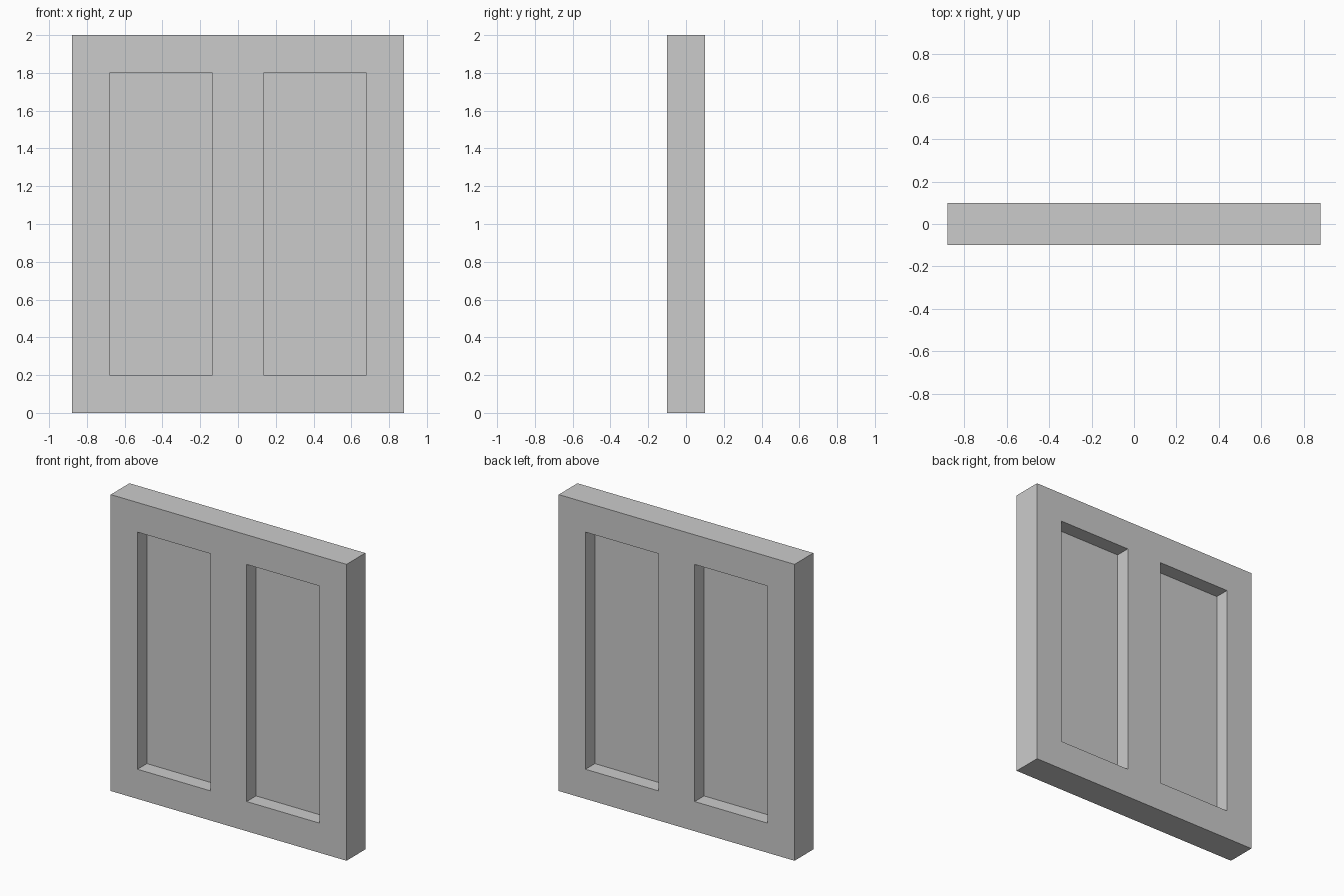
import bpy, bmesh

if "Cube" in bpy.data.objects:
    bpy.data.objects.remove(bpy.data.objects["Cube"])

XS = [-0.88, -0.68, -0.135, 0.135, 0.68, 0.88]   # stiles, openings, mullion
ZS = [0.0, 0.2, 1.8, 2.0]                        # bottom rail, opening, top rail
DEPTH = 0.2
OPENINGS = (1, 3)                                # columns holding a pane


def cell_mesh(name, cells):
    """Flat mesh in the y = 0 plane, facing -y, from the chosen grid cells."""
    bm = bmesh.new()
    for i, j in cells:
        corners = [(XS[i], ZS[j]), (XS[i + 1], ZS[j]),
                   (XS[i + 1], ZS[j + 1]), (XS[i], ZS[j + 1])]
        bm.faces.new([bm.verts.new((x, 0, z)) for x, z in corners])
    bmesh.ops.remove_doubles(bm, verts=bm.verts, dist=1e-5)
    mesh = bpy.data.meshes.new(name)
    bm.to_mesh(mesh)
    bm.free()
    obj = bpy.data.objects.new(name, mesh)
    bpy.context.collection.objects.link(obj)
    return obj


# Frame: every grid cell except the two openings, thickened about the centre
frame = cell_mesh("window_frame", [(i, j) for i in range(5) for j in range(3)
                                   if not (j == 1 and i in OPENINGS)])
solid = frame.modifiers.new("thickness", 'SOLIDIFY')
solid.thickness = DEPTH
solid.offset = 0

# Panes: thin sheets halfway through each opening
for side, col in zip(("left", "right"), OPENINGS):
    cell_mesh(side + "_pane", [(col, 1)])
